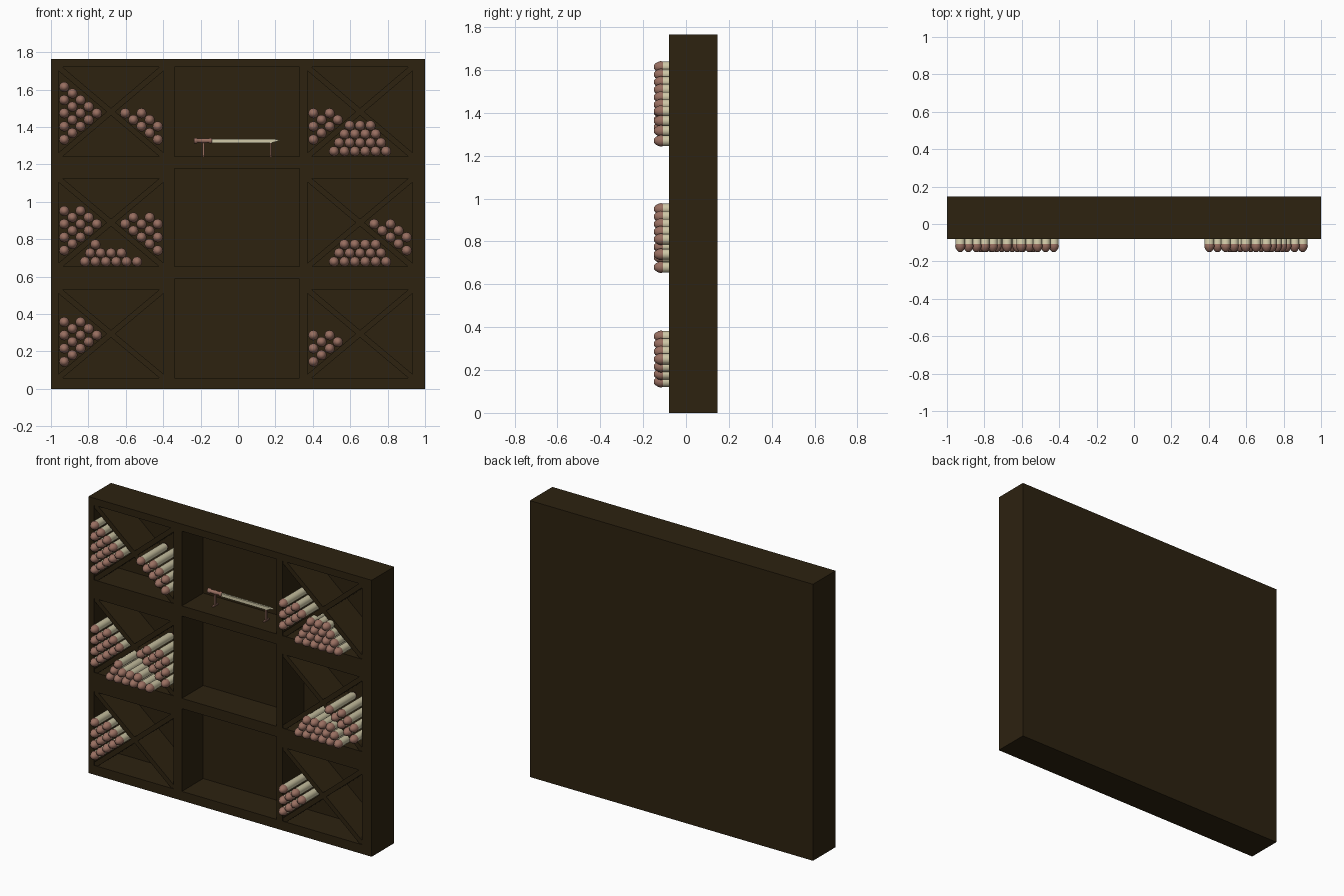
import bpy, bmesh, math

old = bpy.data.objects.get("Cube")
if old:
    bpy.data.objects.remove(old)


def material(name, rgb):
    m = bpy.data.materials.new(name)
    m.use_nodes = True
    m.diffuse_color = (*rgb, 1)
    m.node_tree.nodes["Principled BSDF"].inputs["Base Color"].default_value = (*rgb, 1)
    return m


WOOD = material("dark wood", (0.026, 0.016, 0.005))
KNOB = material("red brown wood", (0.32, 0.16, 0.12))
PAPER = material("cream parchment", (0.65, 0.60, 0.40))

FRONT, BACK = -0.08, 0.147
PANEL = BACK - 0.012


def finish(name, bm, mats):
    bmesh.ops.recalc_face_normals(bm, faces=bm.faces)
    mesh = bpy.data.meshes.new(name)
    bm.to_mesh(mesh)
    bm.free()
    for m in mats:
        mesh.materials.append(m)
    ob = bpy.data.objects.new(name, mesh)
    bpy.context.collection.objects.link(ob)
    return ob


def prism(name, outline, y0, y1, mat=WOOD):
    """Extrude an outline in the xz plane from y0 to y1."""
    bm = bmesh.new()
    face = bm.faces.new([bm.verts.new((x, y0, z)) for x, z in outline])
    new = bmesh.ops.extrude_face_region(bm, geom=[face])["geom"]
    bmesh.ops.translate(bm, vec=(0, y1 - y0, 0),
                        verts=[v for v in new if isinstance(v, bmesh.types.BMVert)])
    return finish(name, bm, [mat])


def board(name, x0, x1, z0, z1, y0=FRONT, y1=PANEL, mat=WOOD):
    return prism(name, [(x0, z0), (x1, z0), (x1, z1), (x0, z1)], y0, y1, mat)


def lathe(name, profile, segments, mats, rule):
    """Spin (radius, y) points around the y axis; rule picks a material from y."""
    bm = bmesh.new()
    vs = [bm.verts.new((r, y, 0)) for r, y in profile]
    es = [bm.edges.new(p) for p in zip(vs, vs[1:])]
    bmesh.ops.spin(bm, geom=vs + es, cent=(0, 0, 0), axis=(0, 1, 0),
                   angle=math.tau, steps=segments)
    bmesh.ops.remove_doubles(bm, verts=bm.verts, dist=1e-5)
    for f in bm.faces:
        f.material_index = rule(f.calc_center_median().y)
        f.smooth = True
    return finish(name, bm, mats)


# Cabinet frame
HEIGHT = 1.765
LEFT, MID, RIGHT = (-0.96, -0.398), (-0.34, 0.329), (0.372, 0.933)
FLOORS = (0.059, 0.653, 1.243)
SIDE_TOPS = (0.53, 1.125, 1.72)
MID_TOPS = (0.587, 1.178, 1.72)

board("back_panel", -1, 1, 0, HEIGHT, PANEL, BACK)
board("base_rail", -1, 1, 0, FLOORS[0])
board("top_rail", -1, 1, SIDE_TOPS[2], HEIGHT)
for name, x0, x1 in (("right_side", -1, LEFT[0]), ("right_divider", LEFT[1], MID[0]),
                     ("left_divider", MID[1], RIGHT[0]), ("left_side", RIGHT[1], 1)):
    board(name, x0, x1, FLOORS[0], SIDE_TOPS[2])
for col, tops in ((LEFT, SIDE_TOPS), (MID, MID_TOPS), (RIGHT, SIDE_TOPS)):
    for i in range(2):
        board("shelf", *col, tops[i], FLOORS[i + 1])

# Crossed boards in the side bays
A, B = 0.023, 0.02
for x0, x1 in (LEFT, RIGHT):
    for z0, z1 in zip(FLOORS, SIDE_TOPS):
        rise = [(x0, z0), (x0 + A, z0), (x1, z1 - B), (x1, z1), (x1 - A, z1), (x0, z0 + B)]
        prism("rising_brace", rise, FRONT + 0.004, PANEL)
        prism("falling_brace", [(x0 + x1 - x, z) for x, z in rise], FRONT + 0.005, PANEL)

# Scroll: parchment roll with a domed knob at the front and a cap at the back
R = 0.0275
scroll_profile = [(0, -0.15), (0.009, -0.149), (0.017, -0.142), (0.024, -0.13), (R, -0.117),
                  (0.025, -0.108), (0.025, 0.115), (0.02, 0.128), (0, 0.132)]
scroll = lathe("scroll", scroll_profile, 12, [KNOB, PAPER],
               lambda y: 1 if -0.108 < y < 0.115 else 0)
scroll_mesh = scroll.data
bpy.data.objects.remove(scroll)


def put_scroll(x, z):
    ob = bpy.data.objects.new("scroll", scroll_mesh)
    ob.location = (x, 0, z)
    bpy.context.collection.objects.link(ob)


DX, DZ = 0.0435, 0.0705


def side_pile(col, row, side, counts):
    """Layers lying along the lower brace; side +1 grows inward from the bay's low x wall."""
    x = col[0] + 0.031 if side > 0 else col[1] - 0.031
    z = (FLOORS[row] + SIDE_TOPS[row]) / 2 - 0.008 - 2 * DZ
    for layer, count in enumerate(counts):
        for i in range(count):
            put_scroll(x + side * DX * i, z + layer * DZ + i * DZ / 2)


def floor_pile(col, row, counts):
    x, step = (col[0] + col[1]) / 2 - 2.5 * 0.0557, 0.0557
    for layer, count in enumerate(counts):
        for i in range(count):
            put_scroll(x + step * (i + layer / 2), FLOORS[row] + 0.027 + layer * 0.046)


side_pile(LEFT, 2, 1, (5, 4, 3, 2, 1))
side_pile(LEFT, 2, -1, (5, 3))
side_pile(LEFT, 1, 1, (5, 4, 3, 1))
side_pile(LEFT, 1, -1, (5, 4, 2))
side_pile(LEFT, 0, 1, (5, 4, 3, 1))
side_pile(RIGHT, 2, 1, (4, 3, 1))
side_pile(RIGHT, 1, -1, (5, 3))
side_pile(RIGHT, 0, 1, (4, 3, 1))
floor_pile(LEFT, 1, (6, 4, 1))
floor_pile(RIGHT, 2, (6, 5, 4, 3))
floor_pile(RIGHT, 1, (6, 5, 4))

# Displayed blade with a turned grip, resting on two posts
Y, Z = 0.035, 1.325
prism("blade", [(-0.14, Z - 0.011), (0.175, Z - 0.011), (0.225, Z + 0.004), (0.2, Z + 0.01),
                (-0.14, Z + 0.01)], Y - 0.006, Y + 0.006, PAPER)
grip = lathe("grip", [(0, -0.05), (0.016, -0.047), (0.016, -0.035), (0.011, -0.028),
                      (0.013, 0), (0.011, 0.03), (0.016, 0.037), (0.014, 0.048), (0, 0.05)],
             10, [KNOB], lambda y: 0)
grip.rotation_euler.z = -math.pi / 2
grip.location = (-0.187, Y, Z + 0.002)
for x in (-0.185, 0.175):
    board("stand_post", x - 0.005, x + 0.005, FLOORS[2], Z - 0.011, Y - 0.006, Y + 0.006, KNOB)
    board("stand_foot", x - 0.006, x + 0.006, FLOORS[2], FLOORS[2] + 0.006,
          Y - 0.025, Y + 0.025, KNOB)
